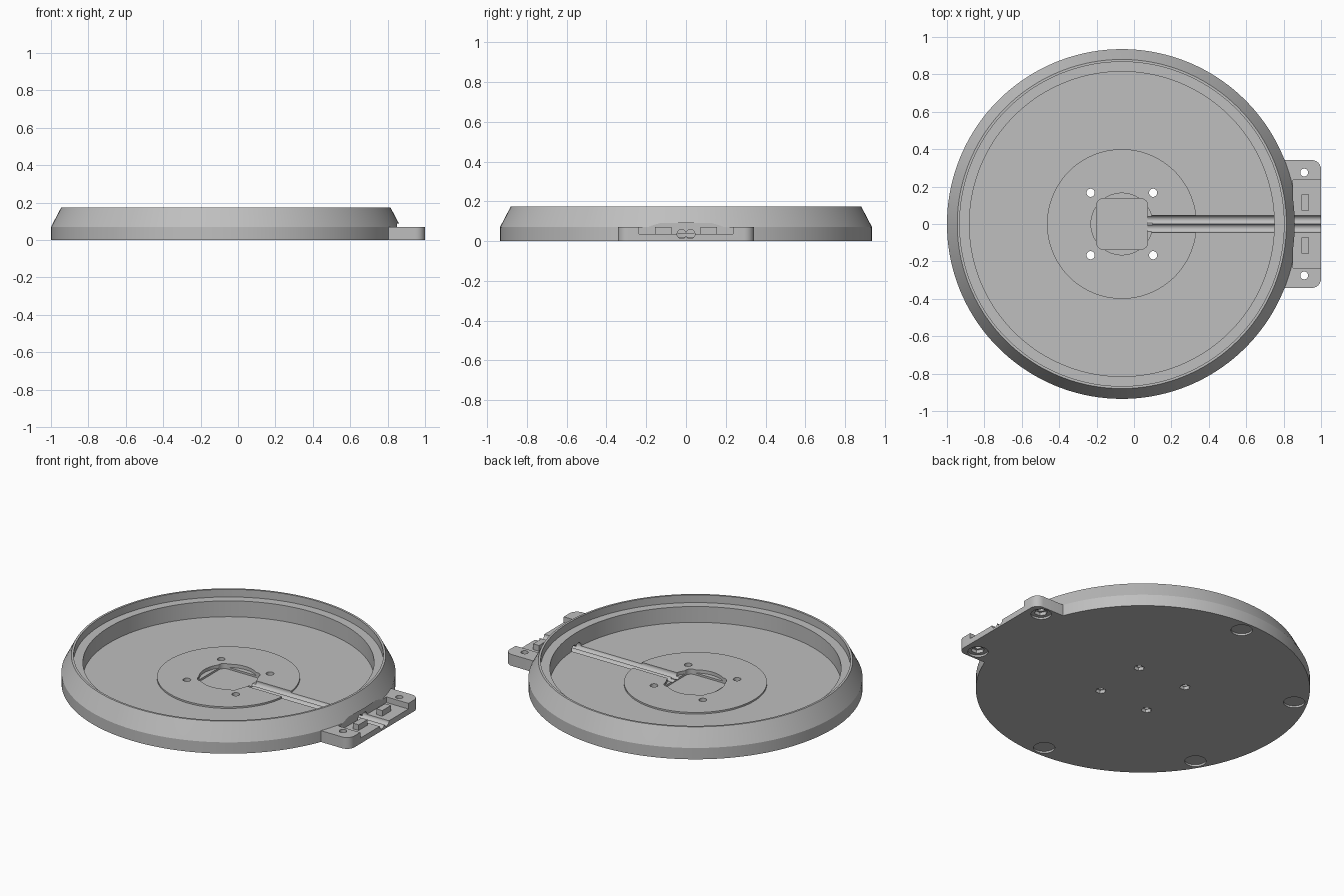
import bpy, bmesh, math
from math import cos, sin, pi, radians
from mathutils import Matrix

cube = bpy.data.objects.get("Cube")
if cube:
    bpy.data.objects.remove(cube, do_unlink=True)

CX = -0.065          # centre of the round tray
FLOOR = 0.03

grey = bpy.data.materials.new("light_grey")
grey.use_nodes = True
colour = (0.52, 0.52, 0.52, 1)
grey.diffuse_color = colour
grey.node_tree.nodes["Principled BSDF"].inputs["Base Color"].default_value = colour


def make_object(name, bm):
    bmesh.ops.recalc_face_normals(bm, faces=bm.faces)
    mesh = bpy.data.meshes.new(name)
    bm.to_mesh(mesh)
    bm.free()
    mesh.materials.append(grey)
    obj = bpy.data.objects.new(name, mesh)
    bpy.context.scene.collection.objects.link(obj)
    return obj


def prism(name, points, low, high, axis="z"):
    """Extrude an outline along z, or a (y, z) outline along x."""
    place = (lambda a, b, h: (a, b, h)) if axis == "z" else (lambda a, b, h: (h, a, b))
    bm = bmesh.new()
    ends = [[bm.verts.new(place(a, b, h)) for a, b in points] for h in (low, high)]
    for ring in ends:
        bm.faces.new(ring)
    n = len(points)
    for i in range(n):
        j = (i + 1) % n
        bm.faces.new((ends[0][i], ends[0][j], ends[1][j], ends[1][i]))
    return make_object(name, bm)


def ring(x, y, r, sides):
    return [(x + r * cos(2 * pi * i / sides), y + r * sin(2 * pi * i / sides))
            for i in range(sides)]


def rounded_rect(x0, x1, y0, y1, r):
    corners = [(x1 - r, y1 - r), (x0 + r, y1 - r), (x0 + r, y0 + r), (x1 - r, y0 + r)]
    return [(x + r * cos(radians(90 * k + 15 * s)), y + r * sin(radians(90 * k + 15 * s)))
            for k, (x, y) in enumerate(corners) for s in range(7)]


def lathe(name, profile, sides=144):
    """Stack circles of (radius, z) into a closed solid."""
    bm = bmesh.new()
    rings = [[bm.verts.new((x, y, z)) for x, y in ring(CX, 0, r, sides)] for r, z in profile]
    bm.faces.new(rings[0])
    bm.faces.new(rings[-1])
    for a, b in zip(rings, rings[1:]):
        for i in range(sides):
            j = (i + 1) % sides
            bm.faces.new((a[i], a[j], b[j], b[i]))
    return make_object(name, bm)


def combine(target, tool, operation="DIFFERENCE"):
    tool.hide_render = True
    mod = target.modifiers.new("boolean", "BOOLEAN")
    mod.operation = operation
    mod.solver = "EXACT"
    mod.object = tool
    bpy.context.view_layer.objects.active = target
    bpy.ops.object.modifier_apply(modifier=mod.name)
    bpy.data.objects.remove(tool, do_unlink=True)


# Outer tray with the mounting flange
tray = lathe("round_tray", [(0.935, 0), (0.935, 0.07), (0.91, 0.118), (0.88, 0.175)])
combine(tray, prism("flange", rounded_rect(0.6, 1.0, -0.342, 0.342, 0.05), 0, 0.07), "UNION")

# Hollow interior with a stepped ledge
combine(tray, lathe("bowl", [(0.815, FLOOR), (0.815, 0.13)]))
combine(tray, lathe("ledge", [(0.867, 0.128), (0.867, 0.2)]))

# Raised centre plate with round and square pockets
combine(tray, lathe("centre_plate", [(0.4, 0.02), (0.4, 0.04)], 96), "UNION")
combine(tray, prism("round_pocket", ring(CX, 0, 0.165, 64), 0.02, 0.1))
combine(tray, prism("square_pocket", rounded_rect(-0.2, 0.072, -0.136, 0.136, 0.035), 0.008, 0.1))

# Connector notch in the flange, cut into the wall
notch = [(-0.235, 0.035), (0.235, 0.035), (0.235, 0.075),
         (0.15, 0.09), (-0.15, 0.09), (-0.235, 0.075)]
combine(tray, prism("notch", notch, 0.85, 1.05, "x"))

# Twin cable grooves from the pocket out through the wall
for y in (-0.022, 0.022):
    combine(tray, prism("cable_bore", ring(y, 0.035, 0.023, 24), 0.03, 1.05, "x"))

# Centre screw holes with hexagonal nut recesses
for sx in (-1, 1):
    for sy in (-1, 1):
        x, y = CX + sx * 0.167, sy * 0.167
        combine(tray, prism("screw_hole", ring(x, y, 0.022, 24), -0.05, 0.1))
        combine(tray, prism("nut_recess", ring(x, y, 0.03, 6), -0.05, 0.02))

# Flange screw holes
for y in (-0.275, 0.275):
    combine(tray, prism("flange_hole", ring(0.91, y, 0.021, 24), -0.05, 0.1))
    combine(tray, prism("flange_nut", ring(0.91, y, 0.038, 6), -0.05, 0.032))
    combine(tray, prism("flange_foot_recess", ring(0.91, y, 0.057, 32), -0.05, 0.012))

# Round foot recesses under the rim
for angle in (90, 150, 210, 270):
    x, y = CX + 0.86 * cos(radians(angle)), 0.86 * sin(radians(angle))
    combine(tray, prism("foot_recess", ring(x, y, 0.06, 32), -0.05, 0.012))

# Clamp blocks standing in the notch
for name, y in (("left_clamp_block", 0.115), ("right_clamp_block", -0.115)):
    block = [(0.895, y - 0.042), (0.935, y - 0.042), (0.935, y + 0.042), (0.895, y + 0.042)]
    prism(name, block, 0.03, 0.07)

# Smooth the round walls, keep edges crisp
bpy.ops.object.select_all(action="DESELECT")
tray.select_set(True)
bpy.context.view_layer.objects.active = tray
bpy.ops.object.shade_smooth_by_angle(angle=radians(25))
